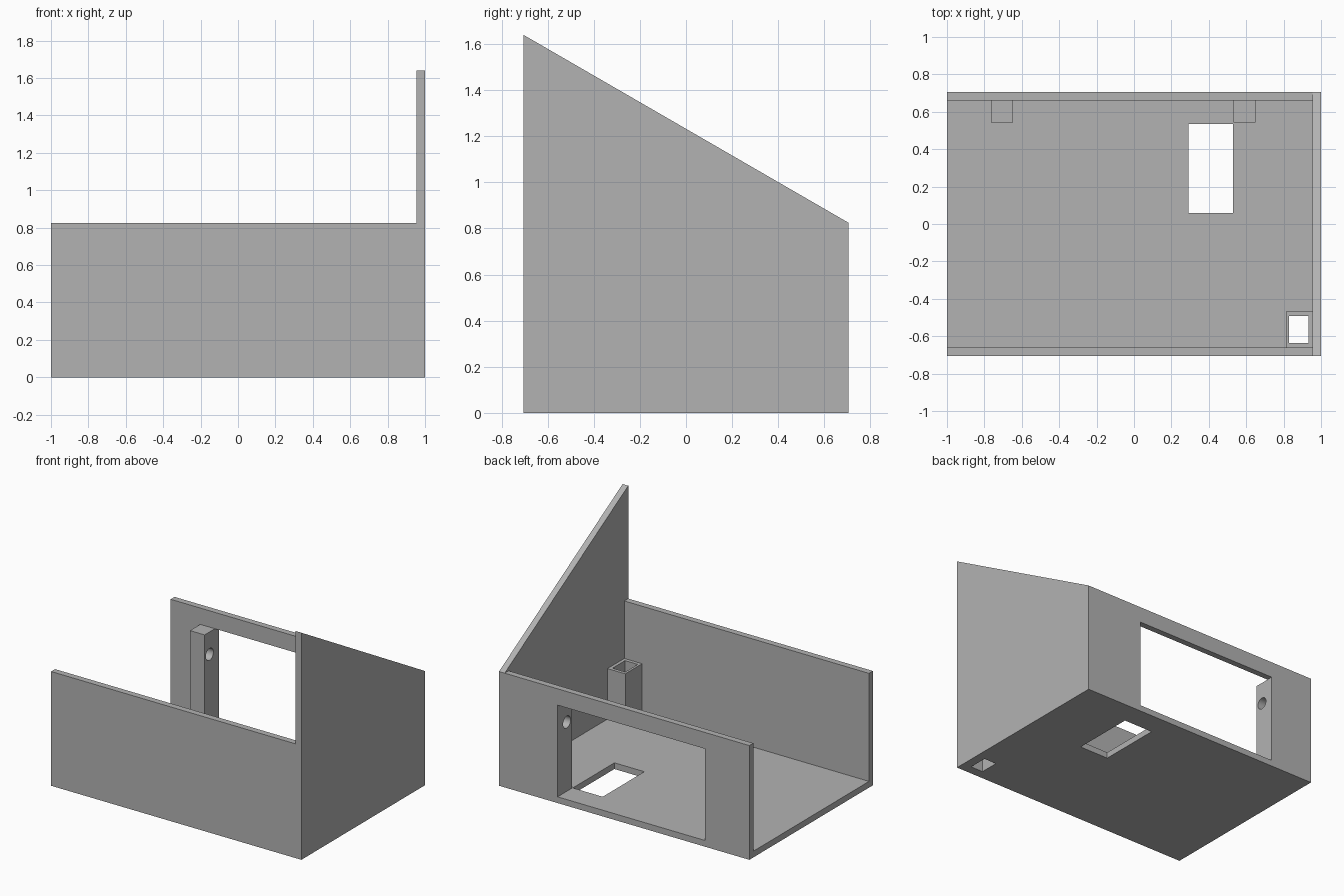
import bpy
import bmesh
import math
from mathutils import Matrix, Vector

if "Cube" in bpy.data.objects:
    bpy.data.objects.remove(bpy.data.objects["Cube"], do_unlink=True)

# Overall sizes
HX, HY = 1.0, 0.705          # half width and half depth
T = 0.045                    # wall thickness
WALL_H, PEAK_H = 0.825, 1.64
POST_H, TUBE_H = 0.707, 0.41
IN_X = HX - T                # inner face of the side panel
IN_Y = HY - T                # inner faces of front and back walls

grey = bpy.data.materials.new("plain grey")
grey.use_nodes = True
grey.diffuse_color = (0.45, 0.45, 0.45, 1)
grey.node_tree.nodes["Principled BSDF"].inputs["Base Color"].default_value = grey.diffuse_color


def add_object(name, bm):
    bmesh.ops.recalc_face_normals(bm, faces=bm.faces[:])
    mesh = bpy.data.meshes.new(name)
    bm.to_mesh(mesh)
    bm.free()
    mesh.materials.append(grey)
    obj = bpy.data.objects.new(name, mesh)
    bpy.context.collection.objects.link(obj)
    return obj


def box(name, x, y, z):
    low, high = (Vector(c) for c in zip(x, y, z))
    bm = bmesh.new()
    place = Matrix.Translation((low + high) / 2) @ Matrix.Diagonal((*(high - low), 1))
    bmesh.ops.create_cube(bm, size=1, matrix=place)
    return add_object(name, bm)


def rod_along_x(name, centre, radius, length):
    bm = bmesh.new()
    place = Matrix.Translation(centre) @ Matrix.Rotation(math.pi / 2, 4, "Y")
    bmesh.ops.create_cone(bm, cap_ends=True, segments=32, radius1=radius,
                          radius2=radius, depth=length, matrix=place)
    return add_object(name, bm)


def cut(obj, *cutters):
    """Subtract the cutters, keep the result as plain mesh, drop the cutters."""
    for cutter in cutters:
        cutter.hide_render = True
        mod = obj.modifiers.new("cut", "BOOLEAN")
        mod.operation, mod.solver, mod.object = "DIFFERENCE", "EXACT", cutter
    bpy.context.view_layer.update()
    graph = bpy.context.evaluated_depsgraph_get()
    result = bpy.data.meshes.new_from_object(obj.evaluated_get(graph))
    obj.modifiers.clear()
    obj.data = result
    for cutter in cutters:
        bpy.data.objects.remove(cutter, do_unlink=True)


# Floor with a rectangular hatch and the shaft opening
shaft_x, shaft_y = (0.83, 0.932), (-0.635, -0.492)
floor = box("floor", (-HX, IN_X), (-IN_Y, IN_Y), (0, T))
cut(floor,
    box("hatch_cutter", (0.291, 0.53), (0.06, 0.535), (-0.1, 0.2)),
    box("shaft_cutter", shaft_x, shaft_y, (-0.1, 0.2)))

# Low front wall
box("front_wall", (-HX, IN_X), (-HY, -IN_Y), (0, WALL_H))

# Back wall with a wide window between the posts
win_left, win_right = 0.532, -0.647
back_wall = box("back_wall", (-HX, IN_X), (IN_Y, HY), (0, WALL_H))
cut(back_wall, box("window_cutter", (win_right, win_left), (0.5, 0.9), (T, POST_H)))

# Tall side panel with a sloping top edge
bm = bmesh.new()
profile = [(-HY, 0), (HY, 0), (HY, WALL_H), (-HY, PEAK_H)]
face = bm.faces.new([bm.verts.new((IN_X, y, z)) for y, z in profile])
side = bmesh.ops.extrude_face_region(bm, geom=[face])
bmesh.ops.translate(bm, vec=(T, 0, 0),
                    verts=[v for v in side["geom"] if isinstance(v, bmesh.types.BMVert)])
add_object("side_panel", bm)

# Posts beside the window, each with a round cross hole
POST_W = 0.117
for name, x in (("left_post", win_left), ("right_post", win_right - POST_W)):
    post = box(name, (x, x + POST_W), (IN_Y - POST_W, IN_Y), (T, POST_H))
    cut(post, rod_along_x("hole_cutter", (x + POST_W / 2, 0.6, 0.545), 0.043, 0.3))
    bpy.ops.object.select_all(action="DESELECT")
    post.select_set(True)
    bpy.context.view_layer.objects.active = post
    bpy.ops.object.shade_smooth_by_angle(angle=math.radians(30))

# Hollow square shaft in the front corner
shaft = box("corner_shaft", (0.813, IN_X), (-IN_Y, -0.468), (T, TUBE_H))
cut(shaft, box("shaft_cutter", shaft_x, shaft_y, (-0.1, 0.6)))
